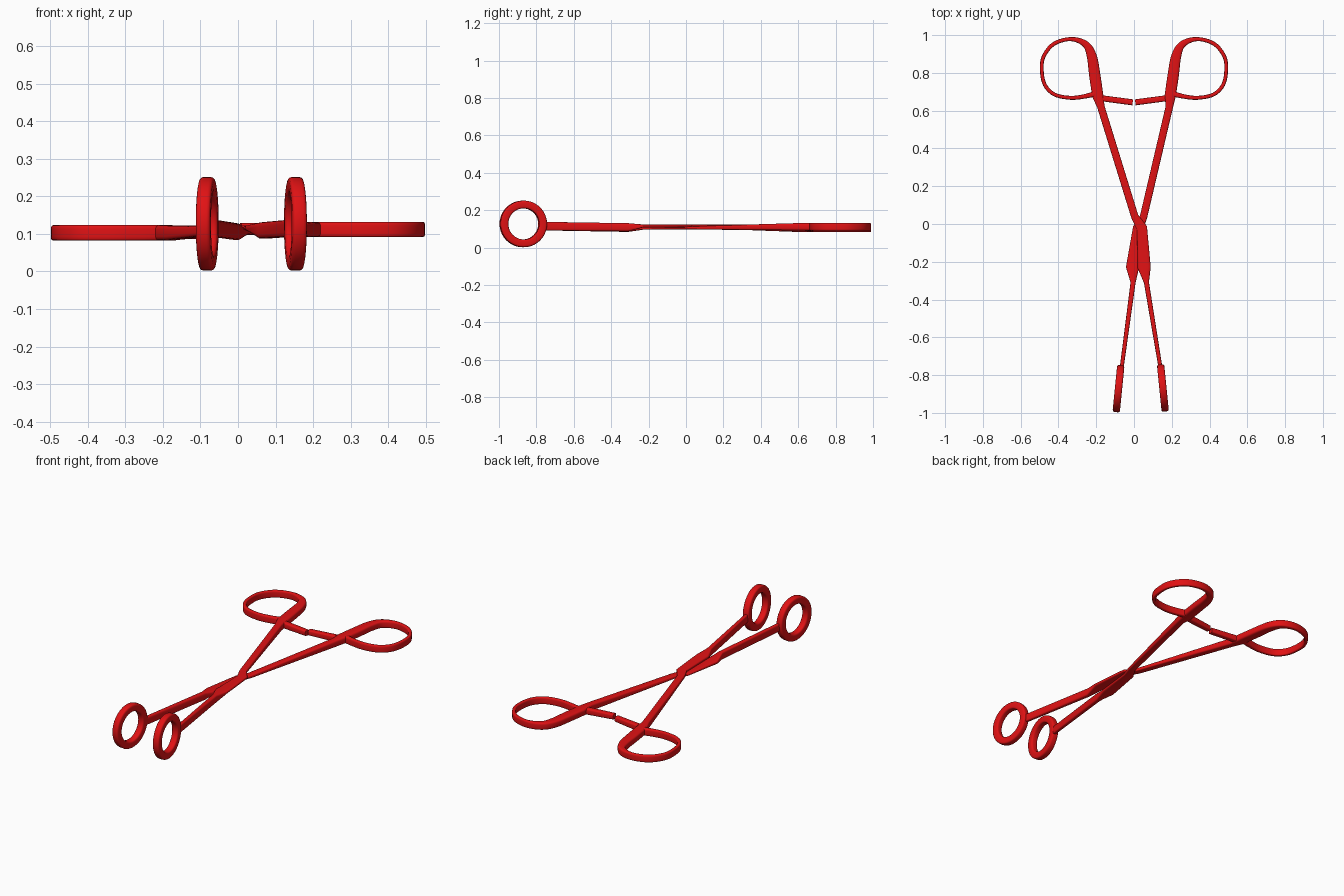
import bpy
import bmesh
from math import cos, sin, pi, copysign, radians
from mathutils import Vector

cube = bpy.data.objects.get("Cube")
if cube:
    bpy.data.objects.remove(cube)

red = bpy.data.materials.new("glossy red")
red.use_nodes = True
RED = (0.75, 0.006, 0.007, 1)
red.diffuse_color = RED
red.node_tree.nodes["Principled BSDF"].inputs["Base Color"].default_value = RED

UP = Vector((0, 0, 1))


def section(n=16, power=0.45):
    """Unit rounded rectangle."""
    angles = [2 * pi * (i + 0.5) / n for i in range(n)]
    soft = lambda v: copysign(abs(v) ** power, v) / 2
    return [(soft(cos(a)), soft(sin(a))) for a in angles]


def sweep(name, stations, closed=False):
    """Skin rounded rectangles given as (centre, side, up, width, height)."""
    bm = bmesh.new()
    rings = [[bm.verts.new(c + side * (u * w) + up * (v * h)) for u, v in section()]
             for c, side, up, w, h in stations]
    pairs = list(zip(rings, rings[1:]))
    if closed:
        pairs.append((rings[-1], rings[0]))
    else:
        bm.faces.new(rings[0])
        bm.faces.new(rings[-1])
    for a, b in pairs:
        for i in range(len(a)):
            j = (i + 1) % len(a)
            bm.faces.new((a[i], a[j], b[j], b[i]))
    bmesh.ops.recalc_face_normals(bm, faces=bm.faces)
    mesh = bpy.data.meshes.new(name)
    bm.to_mesh(mesh)
    bm.free()
    mesh.materials.append(red)
    ob = bpy.data.objects.new(name, mesh)
    bpy.context.collection.objects.link(ob)
    bpy.ops.object.select_all(action='DESELECT')
    ob.select_set(True)
    bpy.context.view_layer.objects.active = ob
    bpy.ops.object.shade_smooth_by_angle(angle=radians(40))
    return ob


def flat_path(name, points):
    """Sweep along (x, y, z, width, height) points lying nearly level."""
    pos = [Vector(p[:3]) for p in points]
    stations = []
    for i, p in enumerate(points):
        a = pos[i] - pos[max(i - 1, 0)]
        b = pos[min(i + 1, len(pos) - 1)] - pos[i]
        t = a.normalized() + b.normalized()
        side = Vector((t.y, -t.x, 0)).normalized()
        stations.append((pos[i], side, UP, p[3], p[4]))
    return sweep(name, stations)


def smooth(points, steps=5):
    """Catmull-Rom curve through all the values of the points."""
    ext = [points[0]] + points + [points[-1]]
    out = []
    for a, b, c, d in zip(ext, ext[1:], ext[2:], ext[3:]):
        for k in range(steps):
            t = k / steps
            out.append(tuple(0.5 * (2 * q + (r - p) * t + (2 * p - 5 * q + 4 * r - s) * t * t
                                    + (3 * q - p - 3 * r + s) * t ** 3)
                             for p, q, r, s in zip(a, b, c, d)))
    return out + [points[-1]]


# Shank and flat joint: x of each arm, y, z of each arm, width, height
SHANK = [
    (0.140, -0.065, -0.76, 0.115, 0.115, 0.021, 0.046),
    (0.066, -0.005, -0.31, 0.109, 0.106, 0.027, 0.044),
    (0.054, -0.008, -0.23, 0.116, 0.104, 0.070, 0.016),
    (0.042, 0.022, -0.02, 0.116, 0.105, 0.056, 0.014),
    (0.004, 0.051, 0.04, 0.114, 0.106, 0.040, 0.018),
    (-0.175, 0.187, 0.62, 0.103, 0.112, 0.040, 0.040),
]

# Finger loop on the right side: x, y, width
LOOP = [
    (-0.192, 0.68, 0.060), (-0.208, 0.79, 0.060), (-0.224, 0.89, 0.053),
    (-0.258, 0.953, 0.036), (-0.335, 0.979, 0.022), (-0.425, 0.953, 0.021),
    (-0.479, 0.885, 0.020), (-0.488, 0.81, 0.020), (-0.471, 0.735, 0.020),
    (-0.42, 0.685, 0.020), (-0.335, 0.668, 0.021), (-0.26, 0.676, 0.024),
    (-0.205, 0.69, 0.030),
]

# Jaw ring centres for each arm
JAWS = [Vector((0.153, -0.868, 0.127)), Vector((-0.082, -0.872, 0.127))]

for arm, label in enumerate(("right", "left")):
    mirror = -1 if arm else 1
    z = 0.112 if arm else 0.103

    # Shank continuing into the finger loop
    shank = [(s[arm], s[2], s[3 + arm], s[5], s[6]) for s in SHANK]
    loop = [(x * mirror, y, z, w, 0.041) for x, y, w in smooth(LOOP)]
    flat_path(label + "_handle_arm", shank + loop)

    # Ratchet bar between the handles
    flat_path(label + "_ratchet_bar", [(-0.165 * mirror, 0.665, z, 0.032, 0.036),
                                       (-0.007 * mirror, 0.644, z + 0.002, 0.032, 0.030)])

    # Upright jaw ring in line with its shank
    along = Vector((0.1 * mirror, -1, 0)).normalized()
    side = Vector((along.y, -along.x, 0))
    stations = []
    for i in range(40):
        a = 2 * pi * i / 40
        out = along * cos(a) + UP * sin(a)
        stations.append((JAWS[arm] + out * 0.104, side, out, 0.039, 0.042))
    sweep(label + "_jaw_ring", stations, closed=True)
